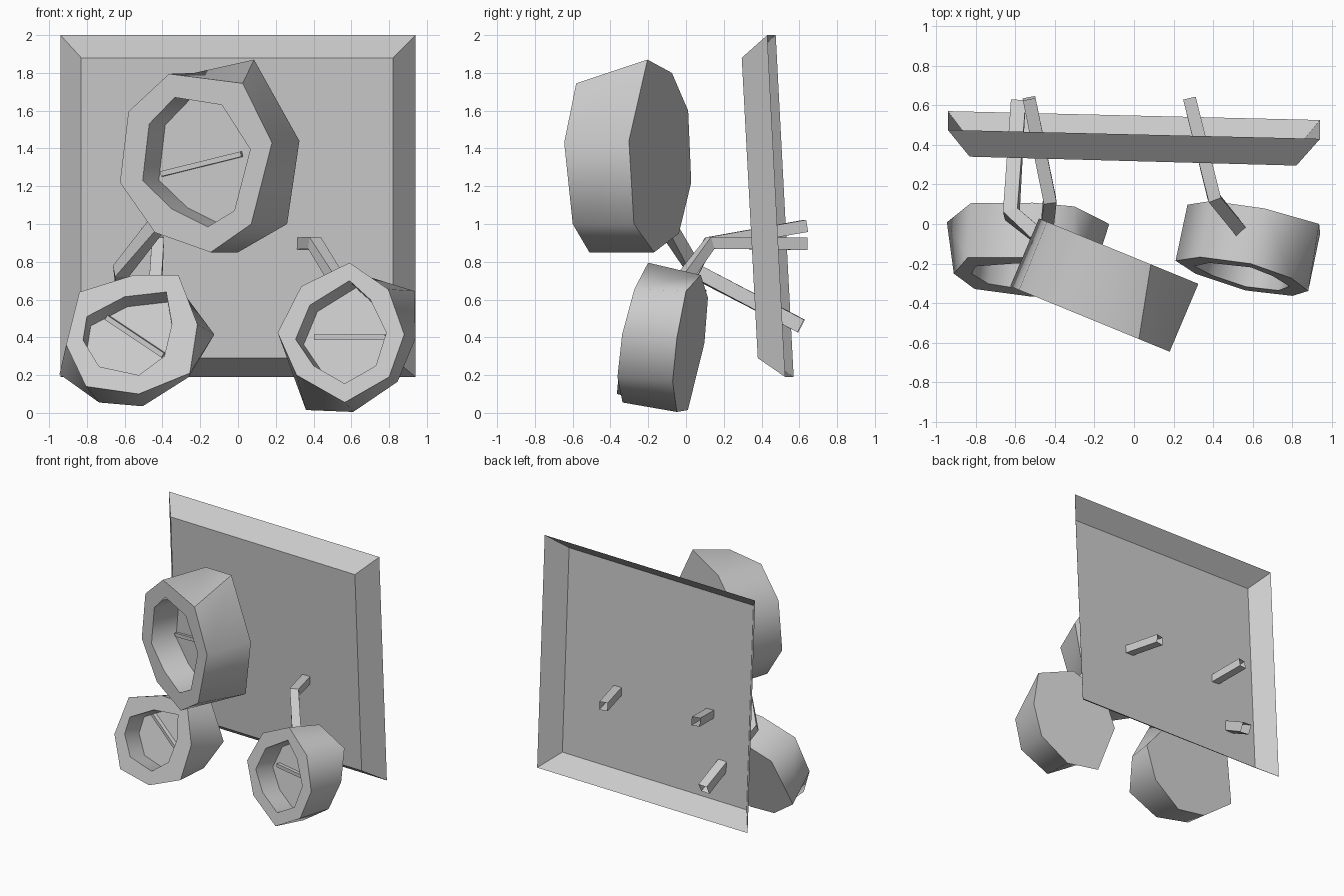
import bpy, bmesh, math
from mathutils import Vector

if "Cube" in bpy.data.objects:
    bpy.data.objects.remove(bpy.data.objects["Cube"])


def make_object(name, bm, smooth_angle=None):
    bmesh.ops.recalc_face_normals(bm, faces=bm.faces[:])
    mesh = bpy.data.meshes.new(name)
    bm.to_mesh(mesh)
    bm.free()
    ob = bpy.data.objects.new(name, mesh)
    bpy.context.collection.objects.link(ob)
    if smooth_angle:
        bpy.ops.object.select_all(action='DESELECT')
        ob.select_set(True)
        bpy.context.view_layer.objects.active = ob
        bpy.ops.object.shade_smooth_by_angle(angle=math.radians(smooth_angle))
    return ob


def loft(name, rings, cap_start=False, cap_end=False, smooth_angle=None):
    """Skin a list of closed rings of points."""
    bm = bmesh.new()
    rows = [[bm.verts.new(p) for p in ring] for ring in rings]
    n = len(rows[0])
    for a, b in zip(rows, rows[1:]):
        for i in range(n):
            j = (i + 1) % n
            bm.faces.new((a[i], a[j], b[j], b[i]))
    if cap_start:
        bm.faces.new(rows[0])
    if cap_end:
        bm.faces.new(rows[-1])
    return make_object(name, bm, smooth_angle)


def tube(name, path, width, caps=False):
    """Sweep a square section along a bent path."""
    pts = [Vector(p) for p in path]
    rings = []
    for i, p in enumerate(pts):
        t = (pts[min(i + 1, len(pts) - 1)] - pts[max(i - 1, 0)]).normalized()
        side = t.cross(Vector((0, 0, 1))).normalized() * width / 2
        up = side.cross(t)
        rings.append([p + side + up, p - side + up, p - side - up, p + side - up])
    loft(name, rings, caps, caps)


def lamp(name, front, inner, back, plane_front, y_back, stick, recess=0.55):
    """Eight-sided cup with a recessed face and a thin stick in it."""
    a, b, c = plane_front
    gap = y_back - a

    def place(outline, offset):
        return [Vector((x, a + offset + b * x + c * z, z)) for x, z in outline]

    f, i, k = place(front, 0), place(inner, 0), place(back, gap)
    axis = Vector((-b, 1, -c))
    shift = axis * (gap * recess / axis.dot(axis))
    centre = sum(i, Vector()) / 8 + shift
    floor = [centre + (p + shift - centre) * 0.97 for p in i]
    loft(name, [k, f, i, floor], True, True, 62)
    tube(name + "_stick", place(stick, gap * recess - 0.01), 0.028, True)


# Back panel: shallow tray, open at the rear
loft("back_panel", [
    [(-.83, .34, 1.88), (.82, .295, 1.88), (.82, .38, .29), (-.83, .425, .29)],
    [(-.94, .475, 2.0), (.94, .43, 2.0), (.94, .525, .19), (-.94, .57, .19)],
], cap_start=True)

# Large upper cup
lamp("large_cup",
     [(-.365, 1.795), (.025, 1.745), (.18, 1.43), (.07, 1.0), (-.145, .85), (-.44, .955), (-.625, 1.22), (-.58, 1.595)],
     [(-.335, 1.67), (-.085, 1.63), (.065, 1.395), (-.02, 1.07), (-.16, .985), (-.35, 1.08), (-.505, 1.23), (-.47, 1.53)],
     [(-.23, 1.80), (.085, 1.87), (.325, 1.44), (.26, 1.0), (0, .85), (-.32, .95), (-.48, 1.22), (-.44, 1.6)],
     (-.571, -.41, 0), -.169, [(-.405, 1.265), (.02, 1.37)])

# Lower left cup
lamp("left_cup",
     [(-.84, .64), (-.55, .73), (-.315, .73), (-.215, .47), (-.255, .21), (-.525, .10), (-.805, .14), (-.91, .36)],
     [(-.8, .51), (-.6, .615), (-.38, .64), (-.35, .47), (-.39, .30), (-.525, .20), (-.735, .245), (-.82, .385)],
     [(-.825, .55), (-.51, .65), (-.30, .65), (-.125, .415), (-.26, .19), (-.505, .035), (-.735, .055), (-.945, .205)],
     (-.444, -.09, .31), -.14, [(-.695, .505), (-.395, .305)])

# Lower right cup
lamp("right_cup",
     [(.59, .795), (.795, .655), (.88, .415), (.8, .19), (.565, .055), (.31, .20), (.21, .425), (.335, .67)],
     [(.59, .70), (.70, .60), (.785, .425), (.73, .25), (.565, .155), (.40, .25), (.305, .39), (.38, .57)],
     [(.66, .73), (.935, .645), (.94, .395), (.845, .165), (.61, .005), (.36, .015), (.27, .37), (.39, .61)],
     (-.219, -.225, .19), .088, [(.405, .40), (.78, .40)])

# Bent arms joining each cup to the panel
tube("large_cup_arm", [(-.585, .61, .46), (-.62, .05, .75), (-.41, -.12, 1.02)], .075)
tube("left_cup_arm", [(-.53, .635, .99), (-.425, .12, .90), (-.44, -.03, .62)], .065)
tube("right_cup_arm", [(.28, .635, .895), (.405, .13, .90), (.55, -.05, .66)], .065)
